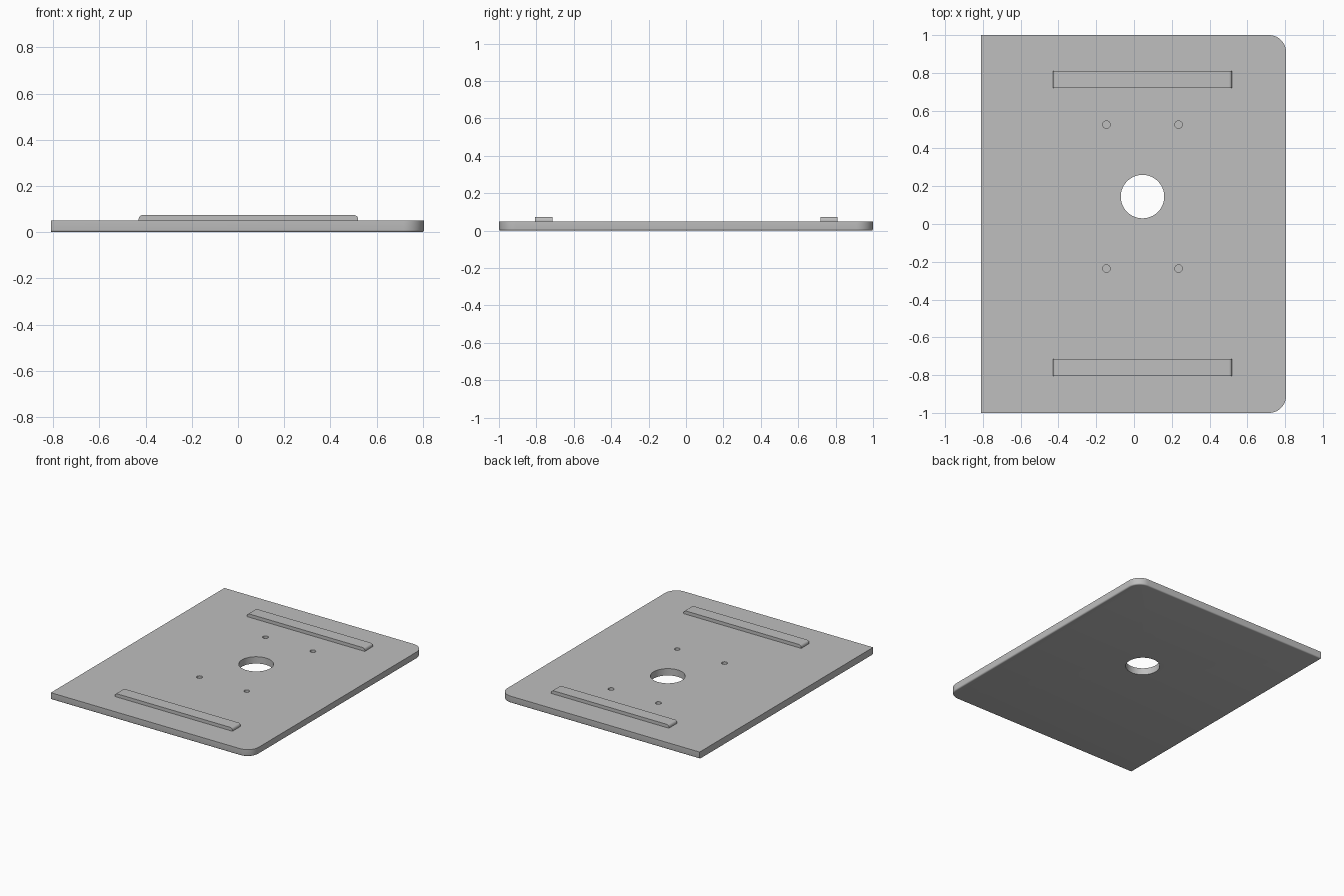
import bpy, bmesh
from math import sin, cos, pi, radians

cube = bpy.data.objects.get("Cube")
if cube:
    bpy.data.objects.remove(cube)

grey = bpy.data.materials.new("plain grey")
grey.use_nodes = True
COLOUR = (0.52, 0.52, 0.52, 1)
grey.diffuse_color = COLOUR
grey.node_tree.nodes["Principled BSDF"].inputs["Base Color"].default_value = COLOUR

LEFT, RIGHT, HALF_Y = -0.81, 0.805, 1.0
TOP, FILLET, CORNER = 0.05, 0.01, 0.09
HOLE_X, HOLE_Y, PITCH = 0.045, 0.145, (0.191, 0.381)


def make_object(name, bm):
    bmesh.ops.recalc_face_normals(bm, faces=bm.faces)
    mesh = bpy.data.meshes.new(name)
    bm.to_mesh(mesh)
    bm.free()
    mesh.materials.append(grey)
    obj = bpy.data.objects.new(name, mesh)
    bpy.context.collection.objects.link(obj)
    return obj


def smooth(obj):
    bpy.ops.object.select_all(action="DESELECT")
    obj.select_set(True)
    bpy.context.view_layer.objects.active = obj
    bpy.ops.object.shade_smooth_by_angle(angle=radians(35))


def loft(rings):
    """Closed solid through rings of equal point count."""
    bm = bmesh.new()
    loops = [[bm.verts.new(p) for p in ring] for ring in rings]
    count = len(loops[0])
    for low, high in zip(loops, loops[1:]):
        for i in range(count):
            j = (i + 1) % count
            bm.faces.new((low[i], low[j], high[j], high[i]))
    bm.faces.new(loops[0])
    bm.faces.new(loops[-1])
    return bm


def plate_ring(inset, z, steps=12):
    """Outline with two rounded corners; the straight edge is never inset."""
    y, r = HALF_Y - inset, CORNER - inset
    pts = [(LEFT, -y, z)]
    for side, start in ((-1, -pi / 2), (1, 0)):
        for i in range(steps + 1):
            a = start + pi / 2 * i / steps
            pts.append((RIGHT - CORNER + r * cos(a),
                        side * (HALF_Y - CORNER) + r * sin(a), z))
    return pts + [(LEFT, y, z)]


# Base plate with a rounded lower edge on three sides
angles = [pi / 2 * i / 4 for i in range(5)]
rings = [plate_ring(FILLET * (1 - sin(a)), FILLET * (1 - cos(a))) for a in angles]
rings.append(plate_ring(0, TOP))
plate = make_object("base_plate", loft(rings))

# Central through hole and four blind screw holes
holes = [(HOLE_X, HOLE_Y, 0.115, -0.05, 64)]
holes += [(HOLE_X + sx * PITCH[0], HOLE_Y + sy * PITCH[1], 0.02, 0.015, 24)
          for sx in (-1, 1) for sy in (-1, 1)]
bm = bmesh.new()
for x, y, radius, bottom, sides in holes:
    made = bmesh.ops.create_cone(bm, cap_ends=True, segments=sides, radius1=radius,
                                 radius2=radius, depth=0.1 - bottom)
    bmesh.ops.translate(bm, verts=made["verts"], vec=(x, y, (0.1 + bottom) / 2))
cutter = make_object("hole_cutter", bm)
cutter.hide_render = True
cut = plate.modifiers.new("holes", "BOOLEAN")
cut.operation, cut.solver, cut.object = "DIFFERENCE", "EXACT", cutter
bpy.context.view_layer.objects.active = plate
bpy.ops.object.modifier_apply(modifier=cut.name)
bpy.data.objects.remove(cutter)
smooth(plate)

# Raised bars with rounded upper ends
BAR_LEFT, BAR_RIGHT, BAR_TOP, ROUND = -0.43, 0.52, 0.074, 0.018
profile = [(BAR_LEFT, TOP), (BAR_RIGHT, TOP)]
for centre, start in ((BAR_RIGHT - ROUND, 0), (BAR_LEFT + ROUND, pi / 2)):
    for i in range(7):
        a = start + pi / 2 * i / 6
        profile.append((centre + ROUND * cos(a), BAR_TOP - ROUND + ROUND * sin(a)))
for name, middle in (("front_bar", -0.76), ("back_bar", 0.765)):
    ends = [[(x, middle + s * 0.046, z) for x, z in profile] for s in (-1, 1)]
    smooth(make_object(name, loft(ends)))
